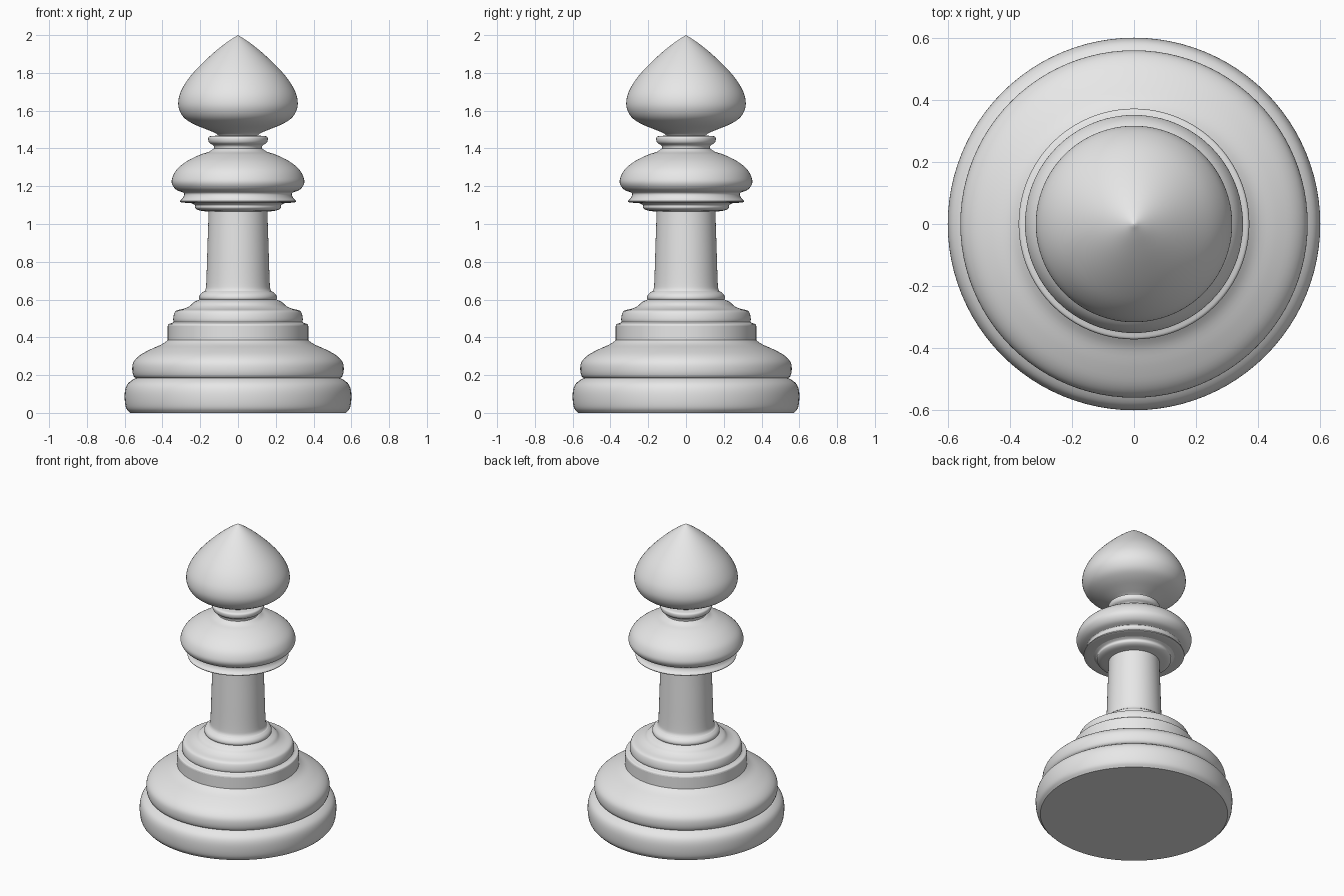
import bpy
import math
from mathutils import Vector

SEGMENTS = 96

cube = bpy.data.objects.get("Cube")
if cube:
    bpy.data.objects.remove(cube)

grey = bpy.data.materials.new("plain_grey")
grey.use_nodes = True
colour = (0.8, 0.8, 0.8, 1)
grey.diffuse_color = colour
grey.node_tree.nodes["Principled BSDF"].inputs["Base Color"].default_value = colour


def smooth_profile(points, steps):
    """Run a Catmull-Rom curve through (radius, height) points."""
    pts = [Vector(p) for p in points]
    pts = [2 * pts[0] - pts[1]] + pts + [2 * pts[-1] - pts[-2]]
    out = []
    for a, b, c, d in zip(pts, pts[1:], pts[2:], pts[3:]):
        for i in range(steps):
            t = i / steps
            out.append(b + (c - a) * t / 2
                       + (2 * a - 5 * b + 4 * c - d) * t ** 2 / 2
                       + (3 * b - a - 3 * c + d) * t ** 3 / 2)
    return out + [pts[-2]]


def turned(name, points, steps=4):
    """Spin a profile around z and close its ends."""
    rings = smooth_profile(points, steps)
    verts, faces = [], []
    for r, z in rings:
        for k in range(SEGMENTS):
            a = math.tau * k / SEGMENTS
            verts.append((max(r, 0.0005) * math.cos(a), max(r, 0.0005) * math.sin(a), z))
    for j in range(len(rings) - 1):
        for k in range(SEGMENTS):
            n = (k + 1) % SEGMENTS
            low, high = j * SEGMENTS, (j + 1) * SEGMENTS
            faces.append((low + k, low + n, high + n, high + k))
    faces.append(tuple(reversed(range(SEGMENTS))))
    faces.append(tuple(range(len(verts) - SEGMENTS, len(verts))))
    mesh = bpy.data.meshes.new(name)
    mesh.from_pydata(verts, [], faces)
    mesh.materials.append(grey)
    obj = bpy.data.objects.new(name, mesh)
    bpy.context.collection.objects.link(obj)
    bpy.ops.object.select_all(action="DESELECT")
    obj.select_set(True)
    bpy.context.view_layer.objects.active = obj
    bpy.ops.object.shade_smooth_by_angle(angle=math.radians(40))
    return obj


# Foot and wide bulge above it
turned("foot", [(.572, 0), (.592, .025), (.6, .07), (.598, .12), (.583, .155), (.55, .18), (.53, .186)])
turned("base_bulge", [(.53, .18), (.552, .194), (.56, .23), (.553, .27), (.52, .305),
                      (.46, .338), (.4, .365), (.36, .395)])

# Stepped plinth
turned("plinth_band", [(.372, .37), (.372, .46)], 1)
turned("plinth_band_top", [(.372, .46), (.368, .47), (.35, .476), (.34, .482)])
turned("plinth_step", [(.338, .475), (.343, .495), (.338, .525), (.325, .542), (.285, .552),
                       (.255, .566), (.235, .585), (.205, .6)])
turned("shaft_ring", [(.2, .595), (.206, .61), (.2, .627), (.183, .642)])

# Shaft
turned("shaft", [(.19, .635), (.174, .65), (.168, .69), (.162, .87), (.156, 1.06), (.158, 1.08)])

# Collar under the disc
turned("collar_lower", [(.156, 1.065), (.205, 1.072), (.226, 1.085), (.228, 1.1), (.25, 1.112)])
turned("collar_flare", [(.25, 1.11), (.307, 1.117), (.292, 1.138), (.285, 1.16), (.3, 1.175)])
turned("collar_disc", [(.285, 1.165), (.325, 1.18), (.348, 1.208), (.349, 1.24), (.325, 1.288),
                       (.27, 1.333), (.2, 1.367), (.155, 1.382), (.127, 1.4)])

# Neck ring
turned("neck_ring", [(.125, 1.395), (.13, 1.415), (.152, 1.43), (.158, 1.45), (.15, 1.464), (.11, 1.468)])

# Pointed head
turned("head", [(.1, 1.46), (.118, 1.48), (.165, 1.5), (.235, 1.529), (.285, 1.562), (.311, 1.605),
                (.316, 1.65), (.302, 1.703), (.262, 1.77), (.2, 1.84), (.125, 1.91),
                (.055, 1.965), (0, 2)])
